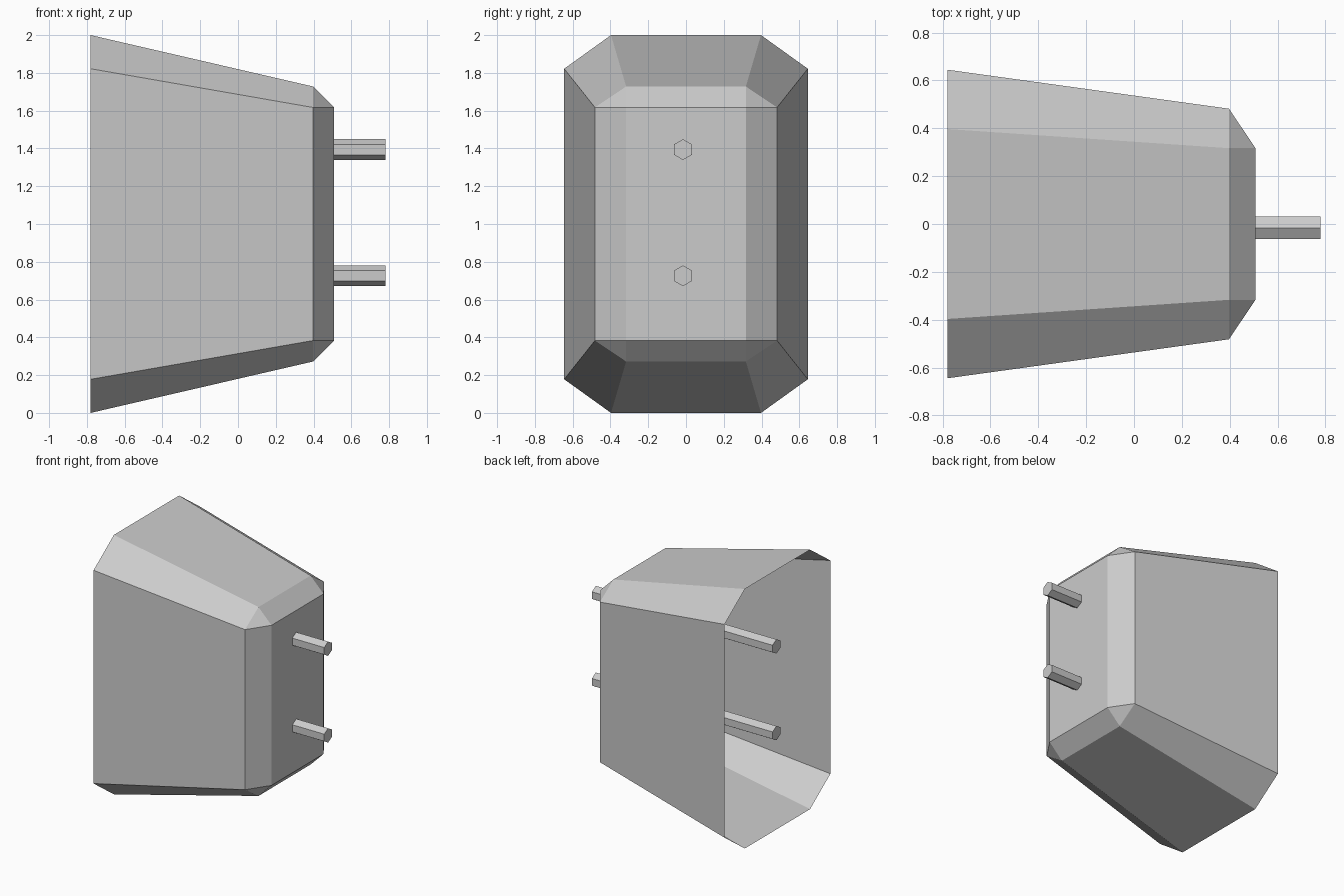
import bpy
import bmesh
import math

if "Cube" in bpy.data.objects:
    bpy.data.objects.remove(bpy.data.objects["Cube"])


def finish(name, bm):
    mesh = bpy.data.meshes.new(name)
    bm.to_mesh(mesh)
    bm.free()
    obj = bpy.data.objects.new(name, mesh)
    bpy.context.collection.objects.link(obj)
    return obj


def ring(bm, x, y_wide, y_flat, z_wide, z_flat, z_mid=1.0):
    """Chamfered rectangle across x; wide = outer extent, flat = end of straight edge."""
    quarter = [(y_wide, z_flat), (y_flat, z_wide)]
    pts = quarter + [(-y, z) for y, z in reversed(quarter)]
    pts += [(-y, -z) for y, z in pts]
    return [bm.verts.new((x, y, z + z_mid)) for y, z in pts]


# Housing: tapered open-backed shell with chamfered edges
bm = bmesh.new()
rings = [
    ring(bm, -0.78, 0.645, 0.397, 1.0, 0.822),
    ring(bm, 0.397, 0.482, 0.317, 0.728, 0.617),
    ring(bm, 0.508, 0.317, 0.317, 0.617, 0.617),
]
for a, b in zip(rings, rings[1:]):
    for i in range(8):
        j = (i + 1) % 8
        bm.faces.new((a[i], a[j], b[j], b[i]))
bm.faces.new(rings[-1])
bmesh.ops.remove_doubles(bm, verts=bm.verts, dist=0.0005)
bmesh.ops.recalc_face_normals(bm, faces=bm.faces)
# The open shell should face outwards
front = max(bm.faces, key=lambda f: f.calc_center_median().x)
if front.normal.x < 0:
    bmesh.ops.reverse_faces(bm, faces=bm.faces)
finish("housing", bm)

# Mounting rods: hexagonal bars running through the front wall
X0, X1, RADIUS = -0.76, 0.78, 0.055
for name, z in (("lower_rod", 0.726), ("upper_rod", 1.394)):
    bm = bmesh.new()
    ends = []
    for x in (X0, X1):
        ends.append([bm.verts.new((x,
                                   -0.016 + RADIUS * math.sin(k * math.pi / 3),
                                   z + RADIUS * math.cos(k * math.pi / 3)))
                     for k in range(6)])
    for i in range(6):
        j = (i + 1) % 6
        bm.faces.new((ends[0][i], ends[0][j], ends[1][j], ends[1][i]))
    for end in ends:
        bm.faces.new(end)
    bmesh.ops.recalc_face_normals(bm, faces=bm.faces)
    finish(name, bm)
